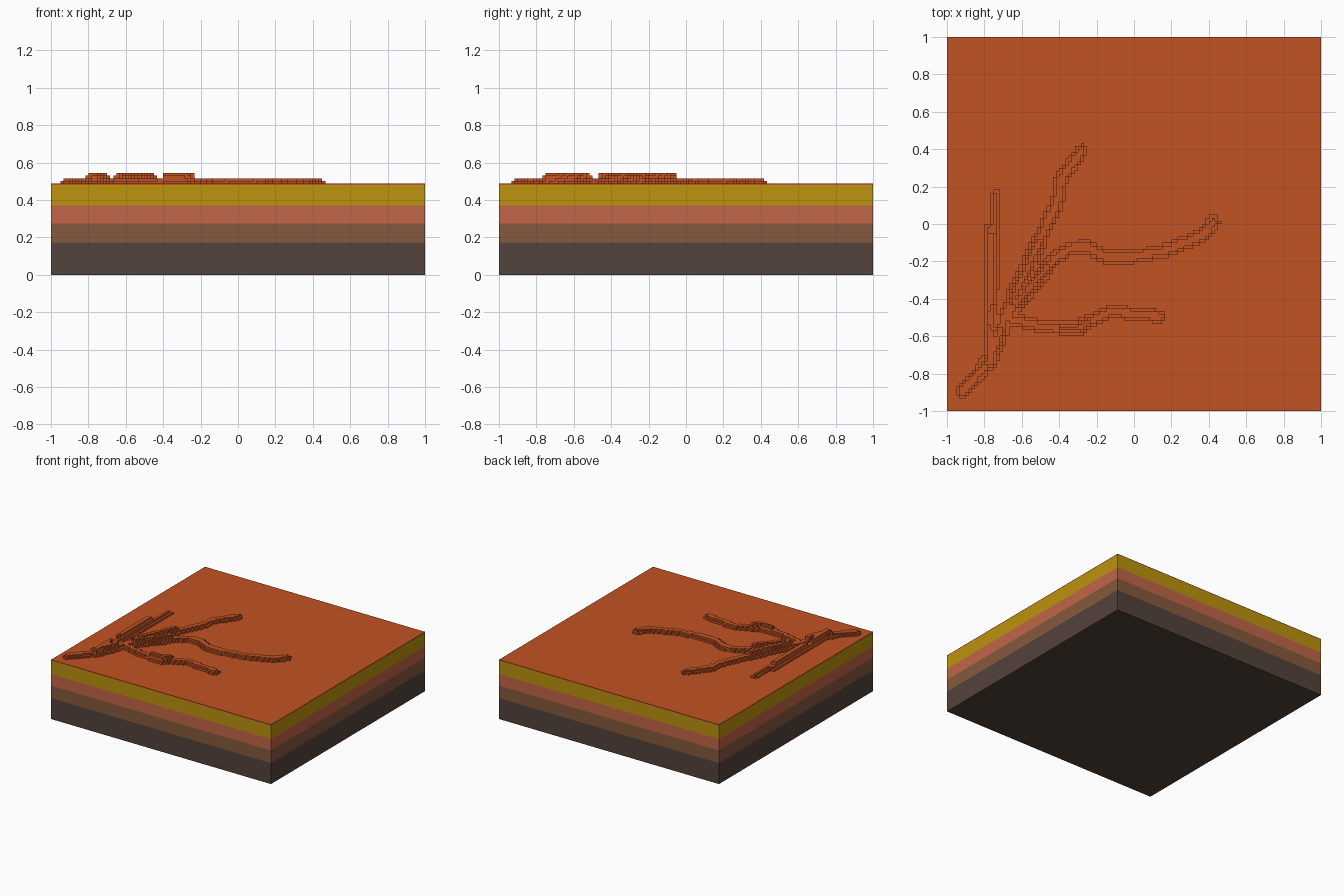
import bpy, bmesh, math
from mathutils import Vector
from mathutils.geometry import intersect_point_line

cube = bpy.data.objects.get("Cube")
if cube:
    bpy.data.objects.remove(cube, do_unlink=True)


def material(name, rgb):
    lin = [((c / 255 + 0.055) / 1.055) ** 2.4 for c in rgb] + [1]
    m = bpy.data.materials.new(name)
    m.use_nodes = True
    m.diffuse_color = lin
    bsdf = m.node_tree.nodes["Principled BSDF"]
    bsdf.inputs["Base Color"].default_value = lin
    bsdf.inputs["Roughness"].default_value = 0.9
    return m


def add_object(name, bm, mat):
    mesh = bpy.data.meshes.new(name)
    bm.to_mesh(mesh)
    bm.free()
    mesh.materials.append(mat)
    bpy.context.collection.objects.link(bpy.data.objects.new(name, mesh))


# Square ground layers, stacked from the bottom up
TOP = 0.487
rust = material("rust orange", (194, 83, 36))
layers = [
    ("bedrock_layer", 0.172, material("dark brown", (84, 66, 59))),
    ("subsoil_layer", 0.275, material("earth brown", (134, 89, 61))),
    ("clay_layer", 0.37, material("salmon clay", (194, 102, 71))),
    ("sand_layer", 0.481, material("ochre yellow", (188, 147, 14))),
    ("surface_layer", TOP, rust),
]
z0 = 0
for name, z1, mat in layers:
    bm = bmesh.new()
    bmesh.ops.create_cube(bm, size=1)
    bmesh.ops.scale(bm, vec=(2, 2, z1 - z0), verts=bm.verts)
    bmesh.ops.translate(bm, vec=(0, 0, (z0 + z1) / 2), verts=bm.verts)
    add_object(name, bm, mat)
    z0 = z1

# Ridges that meet at one hub: half width, then the range of distances
# from the hub over which the ridge swells and carries a crest, then the path
CELL, STEP = 1 / 60, 0.0145
HUB = (-0.69, -0.5)
ridges = [
    (0.036, 0.06, 0.27, [HUB, (-0.77, -0.73), (-0.915, -0.895)]),
    (0.030, 0.09, 0.45, [(-0.765, -0.02), (-0.765, -0.74)]),
    (0.024, 0, 0, [(-0.737, 0.16), (-0.737, -0.23), (-0.755, -0.42)]),
    (0.036, 0.10, 0.46, [HUB, (-0.60, -0.30), (-0.41, 0.12), (-0.39, 0.24),
                         (-0.28, 0.39)]),
    (0.036, 0.08, 0.37, [HUB, (-0.54, -0.32), (-0.42, -0.18), (-0.34, -0.13),
                         (-0.25, -0.125), (-0.14, -0.178), (0, -0.172),
                         (0.18, -0.14), (0.37, -0.06), (0.425, 0.01)]),
    (0.034, 0.30, 0.45, [HUB, (-0.47, -0.555), (-0.30, -0.56), (-0.13, -0.465),
                         (0.14, -0.495)]),
]


def distance(p, a, b):
    near, t = intersect_point_line(p, a, b)
    return (p - a.lerp(b, min(1, max(0, t)))).length


def terrace(d, half, crested):
    """Terrace number at distance d from the ridge line."""
    if crested:
        half *= 1.25
        if d < 0.024:
            return 4 if d < 0.014 else 3
    if d > half:
        return 0
    return 1 if d > half - 0.015 else 2


# Terrace number of every grid square
level = {}
hub = Vector((*HUB, 0))
cells = range(-60, 60)
for half, start, end, path in ridges:
    pts = [Vector((x, y, 0)) for x, y in path]
    for i in cells:
        for j in cells:
            p = Vector(((i + 0.5) * CELL, (j + 0.5) * CELL, 0))
            d = min(distance(p, a, b) for a, b in zip(pts, pts[1:]))
            h = terrace(d, half, start < (p - hub).length < end)
            level[i, j] = max(level.get((i, j), 0), h)

# Stepped surface: a top per raised square, a wall wherever the neighbour is lower
bm = bmesh.new()
for (i, j), h in level.items():
    if h == 0:
        continue
    z = TOP + h * STEP
    corners = [((i + u) * CELL, (j + v) * CELL) for u, v in ((0, 0), (1, 0), (1, 1), (0, 1))]
    bm.faces.new([bm.verts.new((x, y, z)) for x, y in corners])
    for k, (di, dj) in enumerate(((0, -1), (1, 0), (0, 1), (-1, 0))):
        below = level.get((i + di, j + dj), 0)
        if below < h:
            a, b = corners[k], corners[(k + 1) % 4]
            zb = TOP + below * STEP
            bm.faces.new([bm.verts.new(c) for c in
                          ((*a, zb), (*b, zb), (*b, z), (*a, z))])
bmesh.ops.remove_doubles(bm, verts=bm.verts, dist=0.0005)
add_object("branching_ridges", bm, rust)
